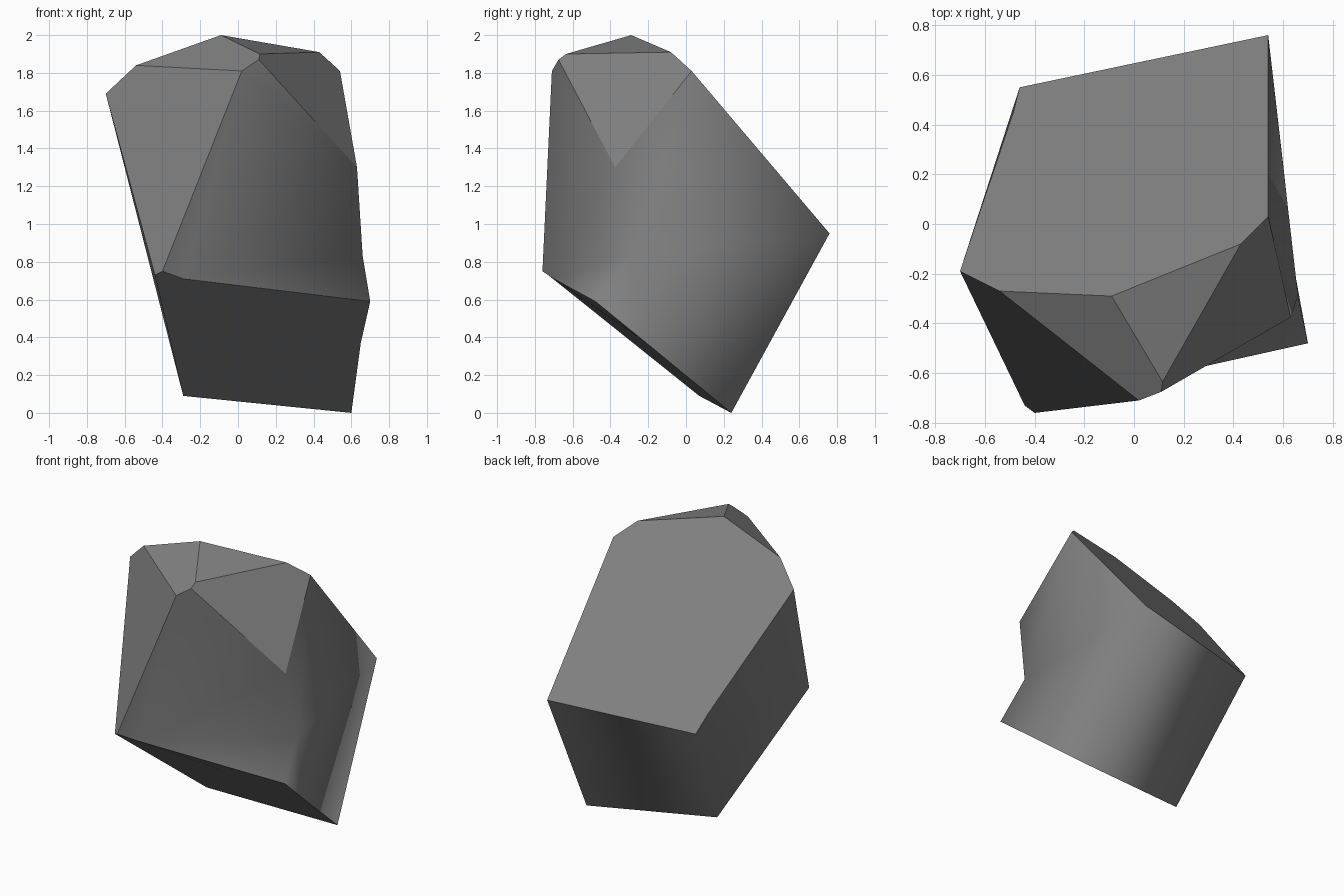
import bpy, bmesh

if "Cube" in bpy.data.objects:
    bpy.data.objects.remove(bpy.data.objects["Cube"])

# Corner points of the boulder, one letter each
P = {
    # crown
    'A': (-.09, -.29, 2.0), 'B': (-.54, -.27, 1.84), 'C': (-.70, -.19, 1.69),
    'D': (.02, -.71, 1.81), 'd': (.11, -.675, 1.87), 'E': (.115, -.635, 1.90),
    'F': (.43, -.08, 1.91), 'G': (.54, .03, 1.81), 'H': (.63, -.375, 1.30),
    # waist
    'I': (.66, -.29, .83), 'O': (.54, .76, .95), 'P': (-.46, .55, .90), 'Q': (-.485, .45, 1.01),
    # rim of the slanted base
    'J': (.70, -.48, .59), 'K': (-.40, -.76, .75), 'k': (-.44, -.73, .73),
    'L': (-.29, -.70, .71), 'M': (.60, .24, 0), 'N': (-.29, .07, .09), 'S': (.65, -.21, .37),
}
# Flat cleaved facets: back slope, left front, top pair, right shoulder, base
FLAT = ['ABCQPOGF', 'CBDKk', 'ABDdE', 'AEF', 'EFGHd', 'KkNMSJL']
# Softly shaded weathered sides: front, right, back, left
SOFT = ['KLD', 'DLH', 'DHd', 'LIH', 'LJI', 'GHI', 'GIO', 'IJS', 'ISO', 'SMO',
        'OMN', 'ONP', 'CQPN', 'CNk']

bm = bmesh.new()
v = {n: bm.verts.new(co) for n, co in P.items()}
for names, soft in [(f, False) for f in FLAT] + [(f, True) for f in SOFT]:
    bm.faces.new([v[n] for n in names]).smooth = soft
bmesh.ops.recalc_face_normals(bm, faces=bm.faces)
# Keep the cleaved facet borders crisp
for e in bm.edges:
    e.smooth = all(f.smooth for f in e.link_faces)

mesh = bpy.data.meshes.new("boulder")
bm.to_mesh(mesh)
bm.free()
boulder = bpy.data.objects.new("boulder", mesh)
bpy.context.collection.objects.link(boulder)

mat = bpy.data.materials.new("stone grey")
mat.diffuse_color = (.22, .22, .22, 1)
mat.use_nodes = True
mat.node_tree.nodes["Principled BSDF"].inputs["Base Color"].default_value = mat.diffuse_color
mesh.materials.append(mat)
